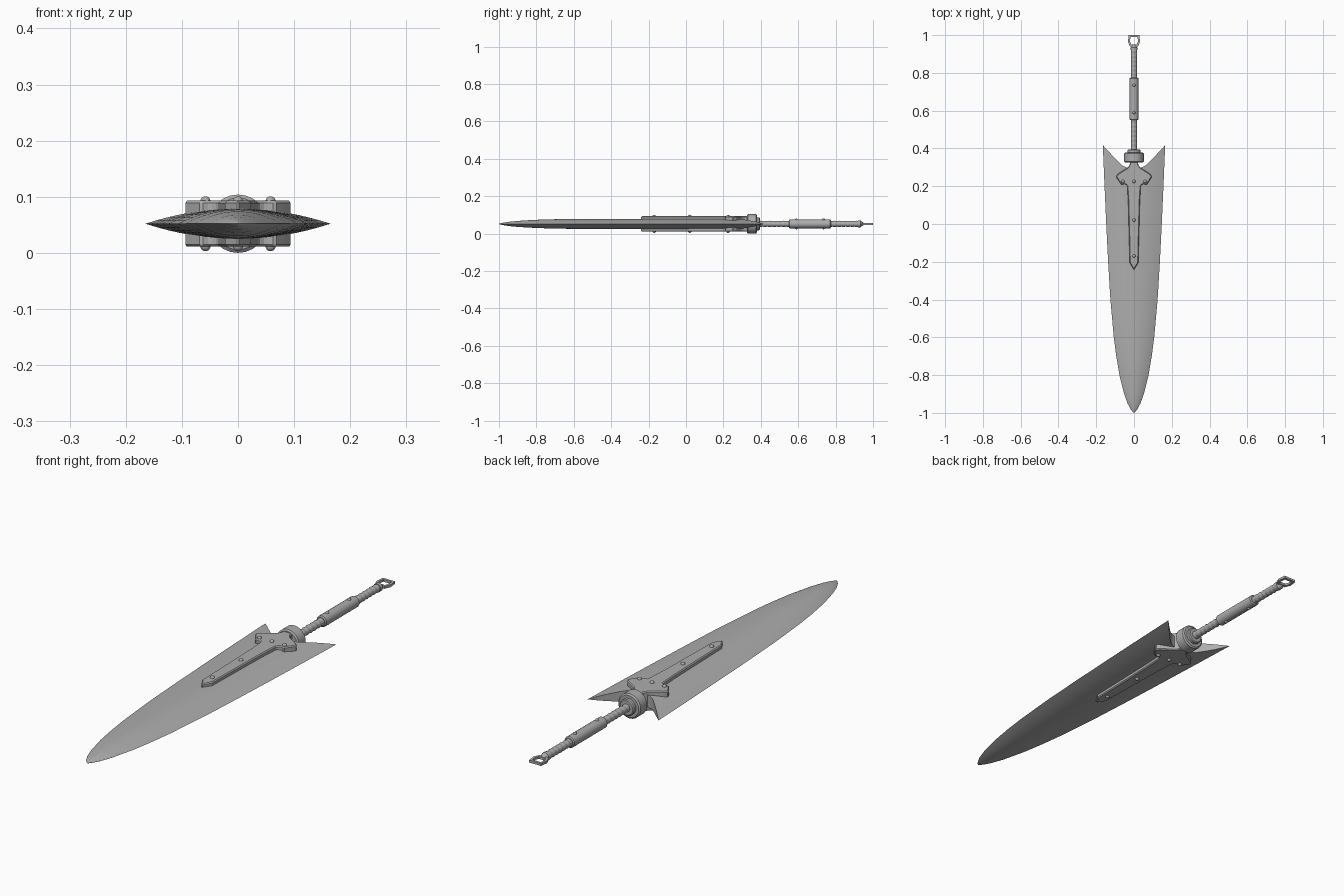
import bpy, bmesh, math
from mathutils import Matrix

if "Cube" in bpy.data.objects:
    bpy.data.objects.remove(bpy.data.objects["Cube"])

ZC = 0.052  # height of the blade's mid plane


def material(name, v):
    m = bpy.data.materials.new(name)
    m.diffuse_color = (v, v, v, 1)
    m.use_nodes = True
    m.node_tree.nodes["Principled BSDF"].inputs["Base Color"].default_value = m.diffuse_color
    return m


STEEL = material("steel grey", 0.42)


def finish(bm, name, smooth=None, bevel=0):
    bmesh.ops.recalc_face_normals(bm, faces=bm.faces)
    me = bpy.data.meshes.new(name)
    bm.to_mesh(me)
    bm.free()
    ob = bpy.data.objects.new(name, me)
    bpy.context.collection.objects.link(ob)
    me.materials.append(STEEL)
    if bevel:
        mod = ob.modifiers.new("Bevel", 'BEVEL')
        mod.width, mod.segments = bevel, 1
    if smooth:
        bpy.ops.object.select_all(action='DESELECT')
        ob.select_set(True)
        bpy.context.view_layer.objects.active = ob
        bpy.ops.object.shade_smooth_by_angle(angle=math.radians(smooth))
    return ob


def lathe(name, profile, sides=20, smooth=30):
    """Spin (y, radius) pairs around the handle axis."""
    bm = bmesh.new()
    rings = [[bm.verts.new((r * math.cos(a), y, ZC + r * math.sin(a)))
              for a in (2 * math.pi * i / sides for i in range(sides))]
             for y, r in profile]
    for a, b in zip(rings, rings[1:]):
        for i in range(sides):
            j = (i + 1) % sides
            bm.faces.new((a[i], a[j], b[j], b[i]))
    bm.faces.new(rings[0])
    bm.faces.new(rings[-1])
    return finish(bm, name, smooth)


def rivet(name, x, y, z, r, side):
    bm = bmesh.new()
    bmesh.ops.create_uvsphere(bm, u_segments=12, v_segments=8, radius=r,
                              matrix=Matrix.Translation((x, y, ZC + side * z)))
    return finish(bm, name, 40)


# Blade: lens cross sections lofted from tip to swallow-tailed rear
stations = [(-0.995, .006, .003), (-0.98, .018, .006), (-.95, .034, .011), (-.9, .052, .016),
            (-.8, .077, .022), (-.7, .094, .025), (-.6, .107, .0265), (-.4, .125, .027),
            (-.2, .137, .027), (0, .147, .027), (.2, .156, .027), (.3, .165, .027)]
N = 16
us = [-1 + 2 * i / N for i in range(N + 1)]
bm = bmesh.new()
tip = bm.verts.new((0, -1, ZC))
rows = []
for k, (y, w, h) in enumerate(stations):
    top, bot = [], []
    for u in us:
        yy = y
        if k == len(stations) - 1:  # notch between the rear points
            yy += .117 * max(0, (abs(u) - .3) / .7) ** 1.08
        z = h * (1 - abs(u) ** 2)
        top.append(bm.verts.new((u * w, yy, ZC + z)))
        bot.append(top[-1] if abs(u) == 1 else bm.verts.new((u * w, yy, ZC - z)))
    rows.append((top, bot))
for s in (0, 1):
    for a, b in zip(rows, rows[1:]):
        for i in range(N):
            bm.faces.new((a[s][i], a[s][i + 1], b[s][i + 1], b[s][i]))
    for i in range(N):
        bm.faces.new((tip, rows[0][s][i], rows[0][s][i + 1]))
top, bot = rows[-1]
for i in range(N):
    quad = [top[i], top[i + 1], bot[i + 1], bot[i]]
    bm.faces.new(list(dict.fromkeys(quad)))
finish(bm, "blade", 35)

# Guard plate with long spine, showing on both sides of the blade
half = [(.022, .335), (.022, .315), (.034, .298), (.060, .282), (.084, .266), (.096, .252),
        (.082, .230), (.066, .207), (.050, .212), (.036, .203), (.031, .12),
        (.023, -.205)]
outline = half + [(0, -.243)] + [(-x, y) for x, y in reversed(half)]
bm = bmesh.new()
face = bm.faces.new([bm.verts.new((x, y, ZC - .041)) for x, y in outline])
ext = bmesh.ops.extrude_face_region(bm, geom=[face])
bmesh.ops.translate(bm, vec=(0, 0, .082),
                    verts=[g for g in ext["geom"] if isinstance(g, bmesh.types.BMVert)])
finish(bm, "guard_plate", bevel=.004)

for side in (1, -1):
    for x, y in ((-.058, .225), (.058, .225), (0, .225), (0, .02), (0, -.17)):
        rivet("guard_rivet", x, y, .040, .009, side)
    for y in (.59, .735):
        rivet("grip_rivet", 0, y, .021, .008, side)

# Collar, with stepped rings behind it
lathe("collar", [(.326, .046), (.331, .052), (.374, .052), (.379, .046)], 24)
lathe("collar_ring", [(.37, .034), (.391, .034), (.395, .030)], 20)
lathe("collar_neck", [(.29, .022), (.33, .022)], 16)


# Wrapped grip: a row of soft bumps
def wrap(name, y0, y1, count):
    steps = count * 4
    lathe(name, [(y0 + (y1 - y0) * i / steps,
                  .0145 + .0025 * math.sin(math.pi * i / 4) ** 2)
                 for i in range(steps + 1)], 16, 50)


wrap("lower_grip", .385, .56, 7)
wrap("upper_grip", .76, .925, 7)
lathe("grip_sleeve", [(.55, .019), (.554, .0235), (.771, .0235), (.775, .019)], 16)
lathe("pommel", [(.92, .018), (.934, .018), (.94, .012), (.95, .006)], 16)

# Flat open loop at the end of the handle
outer = [(-.022, .940), (.022, .940), (.032, .965), (.028, 1.0), (-.028, 1.0), (-.032, .965)]
inner = [(-.015, .951), (.015, .951), (.021, .966), (.019, .989), (-.019, .989), (-.021, .966)]
bm = bmesh.new()
loops = [[bm.verts.new((x, y, ZC + z)) for x, y in pts]
         for pts, z in ((outer, -.005), (outer, .005), (inner, .005), (inner, -.005))]
for k in range(4):
    a, b = loops[k], loops[(k + 1) % 4]
    for i in range(6):
        j = (i + 1) % 6
        bm.faces.new((a[i], a[j], b[j], b[i]))
finish(bm, "end_loop")
